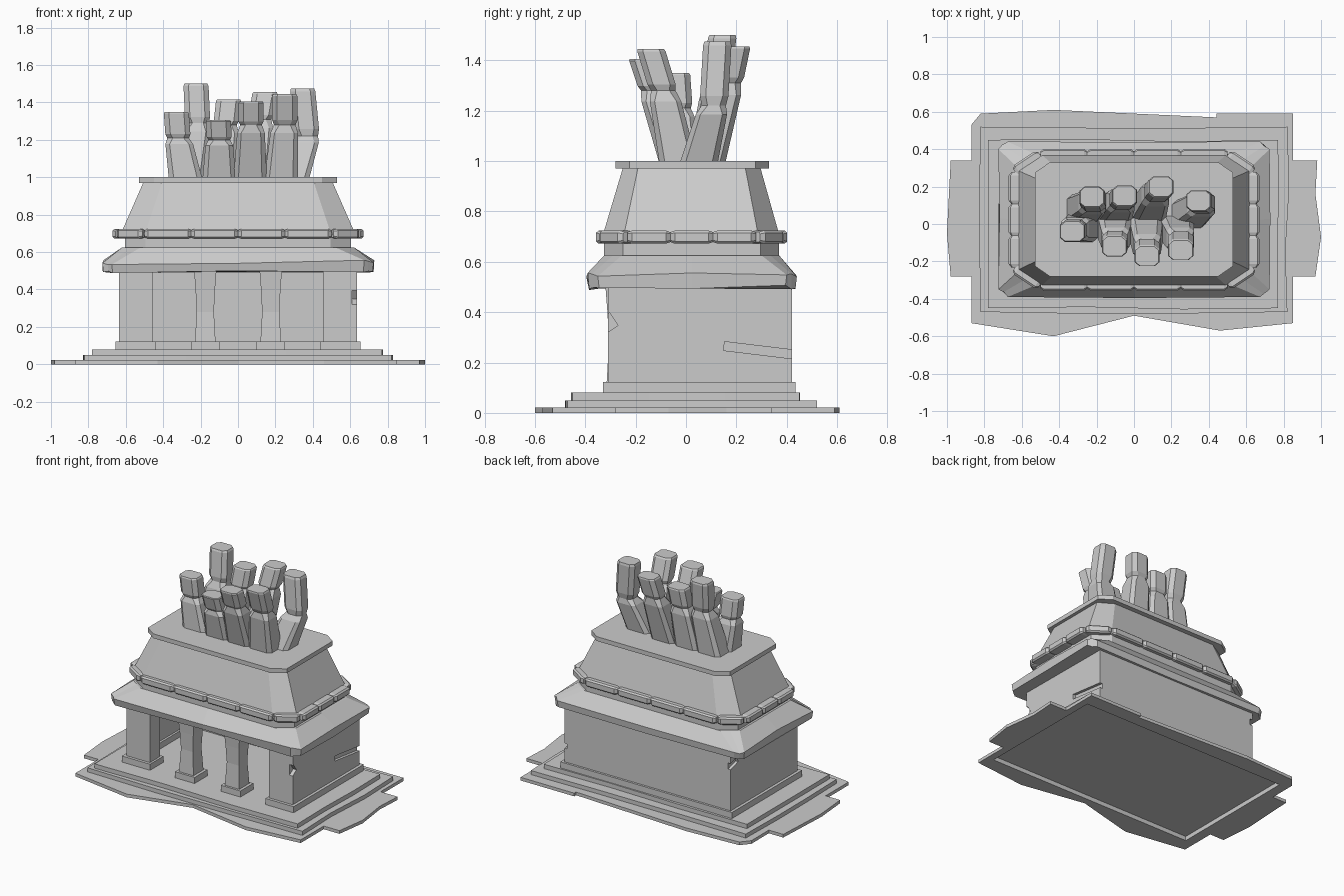
import bpy, bmesh, random
from mathutils import Vector, Matrix

random.seed(4)
if "Cube" in bpy.data.objects:
    bpy.data.objects.remove(bpy.data.objects["Cube"])

stone = bpy.data.materials.new("grey_stone")
stone.use_nodes = True
GREY = (0.6, 0.6, 0.6, 1)
stone.diffuse_color = GREY
stone.node_tree.nodes["Principled BSDF"].inputs["Base Color"].default_value = GREY


def make_object(name, bm):
    bmesh.ops.recalc_face_normals(bm, faces=bm.faces)
    mesh = bpy.data.meshes.new(name)
    bm.to_mesh(mesh)
    bm.free()
    mesh.materials.append(stone)
    obj = bpy.data.objects.new(name, mesh)
    bpy.context.collection.objects.link(obj)
    return obj


def loft(name, rings):
    """Skin a stack of equal-length rings of points and cap both ends."""
    bm = bmesh.new()
    rows = [[bm.verts.new(p) for p in ring] for ring in rings]
    n = len(rows[0])
    for low, high in zip(rows, rows[1:]):
        for i in range(n):
            j = (i + 1) % n
            bm.faces.new((low[i], low[j], high[j], high[i]))
    bm.faces.new(rows[0][::-1])
    bm.faces.new(rows[-1])
    return make_object(name, bm)


def prism(name, outline, z0, z1):
    return loft(name, [[(x, y, z) for x, y in outline] for z in (z0, z1)])


def carve(name, targets, pos, size, turn=0):
    """Cut a tilted box out of the target parts."""
    bm = bmesh.new()
    bmesh.ops.create_cube(bm, size=1, matrix=Matrix.Translation(pos)
                          @ Matrix.Rotation(turn, 4, "X") @ Matrix.Diagonal((*size, 1)))
    cutter = make_object(name, bm)
    cutter.hide_render = True
    cutter.hide_viewport = True
    for target in targets:
        cut = target.modifiers.new(name, "BOOLEAN")
        cut.operation = "DIFFERENCE"
        cut.object = cutter


def rect(x0, x1, y0, y1):
    return [(x0, y0), (x1, y0), (x1, y1), (x0, y1)]


def octagon(hx, y0, y1, cx, cy):
    return [(-hx + cx, y0), (hx - cx, y0), (hx, y0 + cy), (hx, y1 - cy),
            (hx - cx, y1), (-hx + cx, y1), (-hx, y1 - cy), (-hx, y0 + cy)]


def worn(outline, cuts, amount):
    """Split each side and nudge the new points for a chipped edge."""
    out = []
    for a, b in zip(outline, outline[1:] + outline[:1]):
        out.append(a)
        for k in range(1, cuts + 1):
            p = Vector(a).lerp(Vector(b), k / (cuts + 1))
            out.append((p.x + random.uniform(-amount, amount),
                        p.y + random.uniform(-amount, amount)))
    return out


# Ragged ground slab and two steps, hollowed slightly underneath
slab = [(-.87, .53), (-.82, .59), (-.43, .61), (.44, .57), (.44, .59), (.85, .59),
        (.85, .34), (.98, .34), (.97, .16), (1, -.07), (.97, -.28), (.85, -.28),
        (.85, -.53), (.46, -.57), (0, -.49), (-.43, -.6), (-.87, -.53),
        (-.87, -.28), (-.98, -.28), (-1, -.05), (-.98, .34), (-.87, .34)]
ground = prism("ground_slab", slab, 0, .022)
step = prism("lower_step", worn(rect(-.82, .82, -.47, .52), 2, .012), .02, .05)
prism("upper_step", worn(rect(-.78, .77, -.45, .45), 2, .01), .05, .08)
carve("underside_cutter", (ground, step), (0, .025, 0), (1.6, .93, .06))


# Thin walls with corner piers around an open hall, and a plinth below
def hall_walls(hx, pier, front, back, grow):
    right = [(.585 - grow, .36 - grow), (.585 - grow, -.2 + grow),
             (pier, -.2 + grow), (pier, front), (hx, front), (hx, back)]
    return right + [(-x, y) for x, y in reversed(right)]


prism("wall_plinth", hall_walls(.655, .44, -.33, .435, .015), .08, .122)
walls = prism("walls", hall_walls(.635, .455, -.31, .42, 0), .08, .53)

# Two porch pillars on square feet
for side, x in (("right", -.175), ("left", .175)):
    prism(side + "_pillar_foot", rect(x - .075, x + .075, -.33, -.19), .08, .122)
    rings = []
    for z, w in ((.12, .055), (.28, .046), (.4, .052), (.53, .062)):
        rings.append([(px, py, z) for px, py in rect(x - w, x + w, -.26 - w, -.26 + w)])
    loft(side + "_pillar", rings)

# Chips broken out of the walls
carve("side_chip_cutter", [walls], (.66, .32, .245), (.09, .34, .035), -.12)
carve("corner_chip_cutter", [walls], (.66, -.32, .35), (.1, .08, .06), .6)
carve("back_chip_cutter", [walls], (-.66, .44, .42), (.09, .2, .04), -.3)

# Flared eave with clipped corners and an uneven lip
rings = []
for hx, y0, y1, cx, cy, z, wobble in ((.72, -.385, .435, .05, .04, .497, .01),
                                      (.725, -.39, .44, .05, .04, .545, .012),
                                      (.62, -.325, .37, .1, .07, .625, 0)):
    outline = worn(octagon(hx, y0, y1, cx, cy), 1, wobble * .6)
    rings.append([(x, y, z + random.uniform(-wobble, wobble)) for x, y in outline])
loft("eave", rings)

# Neck, sloped roof and cap
prism("neck", octagon(.605, -.325, .37, .11, .075), .62, .69)
loft("roof", [[(x, y, z) for x, y in octagon(hx, y0, y1, cx, cy)]
              for hx, y0, y1, cx, cy, z in ((.63, -.335, .375, .13, .085, .69),
                                            (.505, -.25, .295, .1, .06, .975))])
prism("roof_cap", octagon(.53, -.28, .33, .08, .055), .97, 1)


# Band of close-set stones around the roof foot
def bead(name, a, b):
    a, b = Vector((*a, .698)), Vector((*b, .698))
    along = (b - a).normalized()
    side = Vector((along.y, -along.x, 0))
    length = (b - a).length
    rings = []
    for d, s in ((0, .6), (.018, 1), (length - .018, 1), (length, .6)):
        rings.append([a + along * d + side * u + Vector((0, 0, .026 * v * (.4 + .6 * s)))
                      for u, v in ((-.05, -1), (.025 * s, -1), (.035 * s, -.65),
                                   (.035 * s, .65), (.025 * s, 1), (-.05, 1))])
    loft(name, rings)


band = octagon(.635, -.322, .367, .135, .09)
for i, (a, b) in enumerate(zip(band, band[1:] + band[:1])):
    parts = (4, 1, 3, 1)[i % 4]
    for k in range(parts):
        bead(f"band_stone_{i}_{k}", Vector(a).lerp(Vector(b), k / parts),
             Vector(a).lerp(Vector(b), (k + 1) / parts))


# Jointed fingers rising from the roof: base, knuckle, tip
def finger(name, base, knuckle, tip):
    base, knuckle, tip = Vector(base), Vector(knuckle), Vector(tip)
    low, high = knuckle - base, tip - knuckle
    steps = ((base, .09, .7), (base + low * .85, .074, .7), (knuckle, .058, .5),
             (knuckle + high * .15, .067, .6), (tip - high * .06, .067, .6), (tip, .062, .6))
    rings = []
    for p, r, flat in steps:
        c, d, e = r * flat, r * .84, r * flat * .84
        rings.append([(p.x + x, p.y + y, p.z) for x, y in
                      ((-c, -d), (c, -d), (r, -e), (r, e), (c, d), (-c, d), (-r, e), (-r, -e))])
    loft(name, rings)


fingers = [((-.28, -.02), (-.32, -.03, 1.21), (-.33, -.04, 1.35)),
           ((-.1, -.03), (-.1, -.09, 1.2), (-.105, -.12, 1.305)),
           ((.065, -.03), (.07, -.13, 1.28), (.07, -.172, 1.405)),
           ((.23, -.03), (.25, -.09, 1.28), (.25, -.14, 1.445)),
           ((-.27, .08), (-.215, .12, 1.29), (-.225, .145, 1.5)),
           ((-.1, .08), (-.065, .13, 1.28), (-.05, .15, 1.415)),
           ((.08, .08), (.12, .17, 1.31), (.145, .2, 1.455)),
           ((.29, .05), (.37, .11, 1.22), (.345, .125, 1.475))]
for i, ((x, y), knuckle, tip) in enumerate(fingers):
    finger(f"finger_{i + 1}", (x, y, .99), knuckle, tip)
